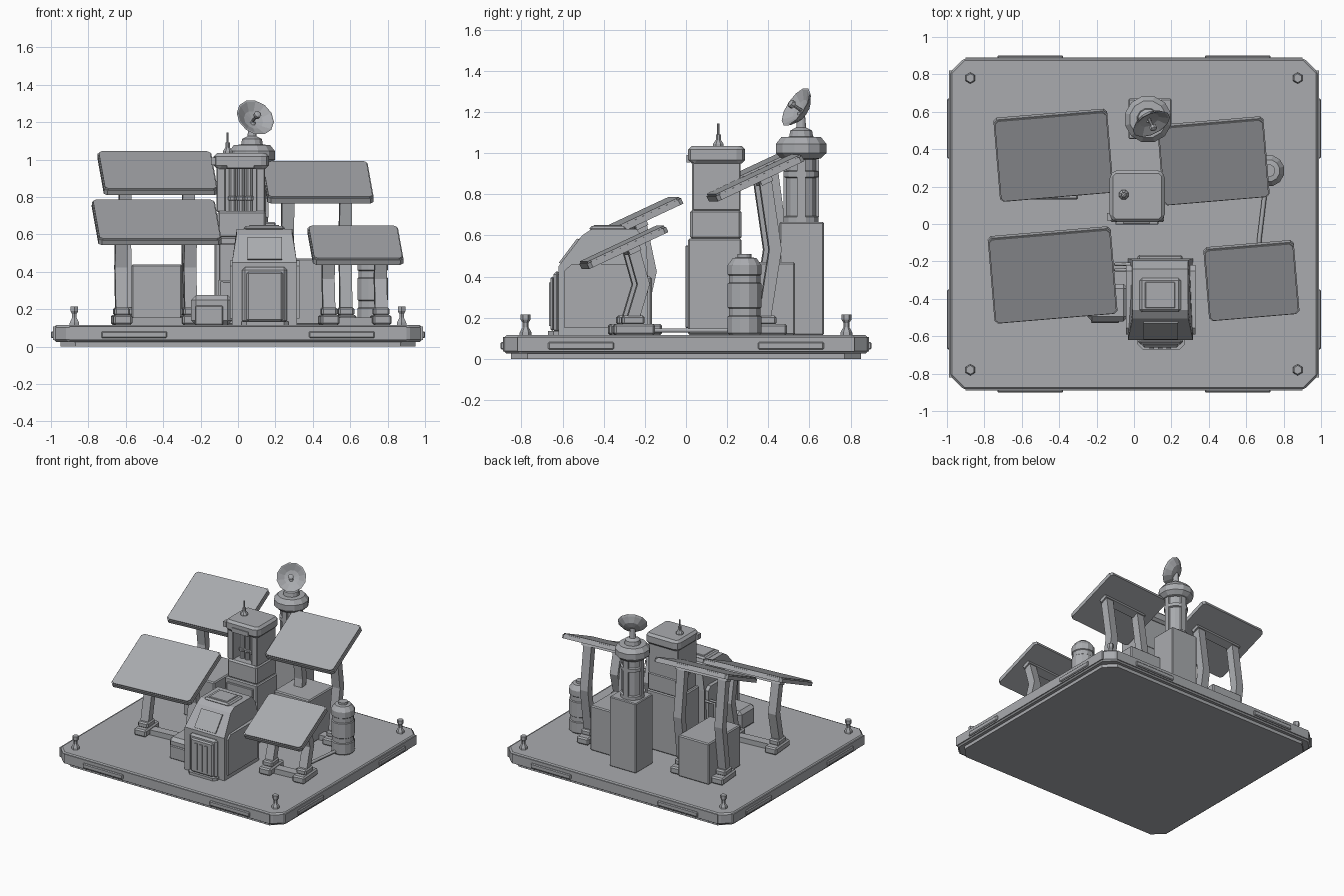
import bpy, bmesh, math
from mathutils import Vector, Matrix

cube = bpy.data.objects.get("Cube")
if cube:
    bpy.data.objects.remove(cube, do_unlink=True)

grey = bpy.data.materials.new("plain_grey")
grey.use_nodes = True
colour = (0.40, 0.41, 0.43, 1)
grey.diffuse_color = colour
grey.node_tree.nodes["Principled BSDF"].inputs["Base Color"].default_value = colour
DECK = 0.115


def make(name, bm, matrix=None):
    bmesh.ops.recalc_face_normals(bm, faces=bm.faces)
    mesh = bpy.data.meshes.new(name)
    bm.to_mesh(mesh)
    bm.free()
    mesh.materials.append(grey)
    obj = bpy.data.objects.new(name, mesh)
    bpy.context.collection.objects.link(obj)
    if matrix:
        obj.matrix_world = matrix
    return obj


def box(name, x, y, z, bevel=0.0, corner=0.0, matrix=None):
    """Box from three ranges; corner cuts upright edges, bevel softens all."""
    bm = bmesh.new()
    size = [r[1] - r[0] for r in (x, y, z)]
    mid = [(r[1] + r[0]) / 2 for r in (x, y, z)]
    bmesh.ops.create_cube(bm, size=1, matrix=Matrix.Translation(mid) @ Matrix.Diagonal((*size, 1)))
    if corner:
        up = [e for e in bm.edges if abs(e.verts[0].co.z - e.verts[1].co.z) > size[2] / 2]
        bmesh.ops.bevel(bm, geom=up, offset=corner, segments=1, affect='EDGES', profile=0.5)
    obj = make(name, bm, matrix)
    if bevel:
        mod = obj.modifiers.new("Bevel", 'BEVEL')
        mod.width, mod.segments = bevel, 1
    return obj


def prism(name, profile, x, top_inset=0.0, above=9.0, matrix=None):
    """Extrude a (y, z) outline along x, narrowing it above a height."""
    bm = bmesh.new()
    mid = sum(x) / 2
    sides = []
    for px in x:
        shift = math.copysign(top_inset, mid - px)
        sides.append([bm.verts.new((px + (shift if z > above else 0), y, z)) for y, z in profile])
    for ring in sides:
        bm.faces.new(ring)
    n = len(profile)
    for i in range(n):
        j = (i + 1) % n
        bm.faces.new((sides[0][i], sides[0][j], sides[1][j], sides[1][i]))
    return make(name, bm, matrix)


def lathe(name, profile, matrix, sides=12):
    """Turn a (radius, height) outline around the local z axis."""
    bm = bmesh.new()
    rings = []
    for r, z in profile:
        angles = [math.tau * (i + 0.5) / sides for i in range(sides)]
        rings.append([bm.verts.new((r * math.cos(a), r * math.sin(a), z)) for a in angles])
    for low, high in zip(rings, rings[1:]):
        for i in range(sides):
            j = (i + 1) % sides
            bm.faces.new((low[i], low[j], high[j], high[i]))
    bm.faces.new(rings[0])
    bm.faces.new(rings[-1])
    return make(name, bm, matrix)


def pipe(name, points, radius):
    curve = bpy.data.curves.new(name, 'CURVE')
    curve.dimensions = '3D'
    curve.bevel_depth, curve.bevel_resolution = radius, 1
    line = curve.splines.new('POLY')
    line.points.add(len(points) - 1)
    for p, co in zip(line.points, points):
        p.co = (*co, 1)
    curve.materials.append(grey)
    obj = bpy.data.objects.new(name, curve)
    bpy.context.collection.objects.link(obj)


at = lambda x, y, z: Matrix.Translation((x, y, z))

# Platform: foot slab, main slab, side rails and edge pads
box("platform_foot", (-.95, .95), (-.85, .85), (0, .03), corner=.08)
box("platform_body", (-.985, .985), (-.885, .885), (.025, DECK), bevel=.012, corner=.075)
for s in (-1, 1):
    box("side_rail", sorted((s * .965, s * .99)), (-.82, .82), (.035, .107))
    box("end_rail", (-.9, .9), sorted((s * .87, s * .89)), (.035, .107))
    for c in (-1, 1):
        box("end_pad", sorted((c * .38, c * .73)), sorted((s * .87, s * .902)), (.045, .082), bevel=.006)
        box("side_pad", sorted((s * .97, s * 1.0)), sorted((c * .35, c * .67)), (.045, .082), bevel=.006)
        # Corner bollards
        lathe("corner_bollard", [(.03, 0), (.028, .015), (.014, .04), (.014, .06), (.024, .075), (.024, .1)],
              at(s * .875, c * .78, DECK), 6)


# Solar panels, each on two bent legs
def solar_panel(x, y, z, width, depth, leg):
    yaw = Matrix.Rotation(math.radians(4.8), 4, 'Z')
    tilt = Matrix.Rotation(math.radians(25), 4, 'X')
    top = at(x, y, z) @ yaw @ tilt
    w, d = width / 2, depth / 2
    box("panel_frame", (-w, w), (-d, d), (-.02, .008), corner=.018, matrix=top)
    box("panel_face", (-w + .006, w - .006), (-d + .006, d - .006), (.008, .017), corner=.018, matrix=top)
    box("panel_bracket", (-leg - .045, leg + .045), (.0, .06), (-.045, -.018), matrix=top)
    ground = at(x, y, 0) @ yaw
    box("stand_tie", (-leg, leg), (.0, .07), (DECK, .155), matrix=ground)
    path = [(.03, .18), (.085, .18 + (z - .18) * .5), (.035, z - .005)]
    outline = [(a - .03, b) for a, b in path] + [(a + .03, b) for a, b in reversed(path)]
    for s in (-1, 1):
        cx = s * leg
        prism("panel_leg", outline, (cx - .033, cx + .033), matrix=ground)
        box("stand_block", (cx - .05, cx + .05), (-.06, .14), (DECK, .17), bevel=.01, matrix=ground)
        box("stand_socket", (cx - .042, cx + .042), (-.02, .09), (.165, .21), bevel=.01, matrix=ground)


solar_panel(-.43, .365, .93, .61, .485, .17)
solar_panel(.425, .335, .882, .57, .465, .155)
solar_panel(-.435, -.275, .667, .66, .505, .185)
solar_panel(.628, -.305, .545, .485, .425, .14)

# Storage boxes
box("storage_box_west", (-.57, -.3), (.13, .53), (DECK, .44), bevel=.008)
box("storage_box_east", (.16, .47), (.22, .53), (DECK, .47), bevel=.008)

# Central tower with a recessed front bay
box("tower_base", (-.125, .16), (.01, .27), (DECK, .585), bevel=.008)
box("tower_front_plate", (-.1, .13), (-.003, .02), (.15, .55), bevel=.004)
box("tower_middle", (-.11, .15), (.02, .27), (.58, .725), bevel=.012)
box("tower_bay_back", (-.11, .14), (.12, .265), (.72, .97))
for x in ((-.115, -.065), (.095, .145)):
    box("tower_bay_wall", x, (.03, .265), (.72, .97), bevel=.006)
for x in (-.03, .015, .06):
    lathe("tower_bay_tube", [(.02, .72), (.02, .78), (.026, .785), (.026, .8), (.02, .805), (.02, .97)], at(x, .1, 0), 8)
box("tower_cap", (-.13, .165), (.01, .288), (.95, 1.035), bevel=.02, corner=.025)
box("tower_sign_plate", (-.06, .085), (.003, .02), (.955, .99))
box("tower_side_clip", (-.145, -.12), (.02, .06), (.97, 1.01))
lathe("antenna_mast", [(.028, 0), (.028, .015), (.013, .035), (.013, .06), (.006, .062), (.006, .115)],
      at(-.055, .157, 1.03), 8)

# Cabin with sloped front
shell = [(-.62, DECK), (-.62, .45), (-.505, .6), (-.46, .63), (-.24, .63), (-.195, .57), (-.185, .44), (-.185, DECK)]
prism("cabin_shell", shell, (-.032, .315), top_inset=.025, above=.5)
panel = [(-.59, .15), (-.59, .43), (-.555, .46), (-.25, .46), (-.22, .43), (-.22, .15)]
prism("cabin_side_panels", panel, (-.042, .328))
slope = [(-.618, .468), (-.53, .585), (-.51, .57), (-.598, .453)]
prism("cabin_window", slope, (.05, .235))
box("cabin_hatch", (.03, .25), (-.47, -.29), (.62, .645), bevel=.012)
box("cabin_hatch_lid", (.06, .22), (-.45, -.31), (.64, .651), bevel=.004)
box("cabin_door_frame", (.022, .262), (-.645, -.61), (.125, .425), bevel=.015)
box("cabin_door", (.045, .24), (-.66, -.64), (.135, .4), bevel=.012)
for x in (.095, .14, .185):
    box("cabin_door_rib", (x - .012, x + .012), (-.667, -.655), (.16, .37))
box("cabin_step", (.02, .27), (-.67, -.5), (DECK, .135), corner=.025)
box("cabin_side_unit", (-.25, -.03), (-.52, -.32), (DECK, .275), bevel=.025)
box("cabin_side_unit_face", (-.23, -.08), (-.53, -.5), (DECK, .22), bevel=.006)
box("cabin_back_unit", (.02, .26), (-.2, -.165), (.16, .4), bevel=.01)
for y in (-.215, -.245):
    pipe("cabin_pipe", [(-.02, y, .35), (-.1, y, .35), (-.1, y, DECK)], .009)

# Dish tower
box("dish_tower_base", (-.03, .2), (.455, .67), (DECK, .665), bevel=.006)
column = [(.088, .66), (.088, .69), (.075, .695), (.075, .88), (.088, .885), (.088, .91), (.075, .915), (.075, .97),
          (.1, .975), (.127, 1.0), (.127, 1.045), (.1, 1.078), (.06, 1.08), (.055, 1.11), (.025, 1.125), (.018, 1.2)]
lathe("dish_column", column, at(.075, .56, 0), 12)
for a in range(4):
    turn = at(.075, .56, 0) @ Matrix.Rotation(a * math.pi / 2, 4, 'Z')
    box("column_rib", (.06, .087), (-.02, .02), (.69, .97), matrix=turn)
aim = at(.085, .55, 1.215) @ Vector((.38, -.75, .5)).to_track_quat('Z', 'Y').to_matrix().to_4x4()
lathe("dish_bowl", [(.02, -.03), (.06, -.022), (.098, .008), (.108, .02), (.1, .02), (.055, -.006), (.015, -.014)], aim, 12)
lathe("dish_feed", [(.008, -.02), (.008, .035), (.02, .037), (.02, .055), (.01, .06)], aim, 8)

# Tank and its ground pipe
tank = [(.075, 0), (.085, .01), (.085, .09), (.079, .095), (.079, .13), (.085, .135), (.085, .25),
        (.079, .255), (.079, .29), (.085, .295), (.085, .34), (.06, .375), (.035, .378), (.035, .395)]
lathe("tank", tank, at(.72, .285, DECK), 12)
pipe("tank_pipe", [(.71, .25, .138), (.67, -.08, .138), (.66, -.25, .138)], .012)
